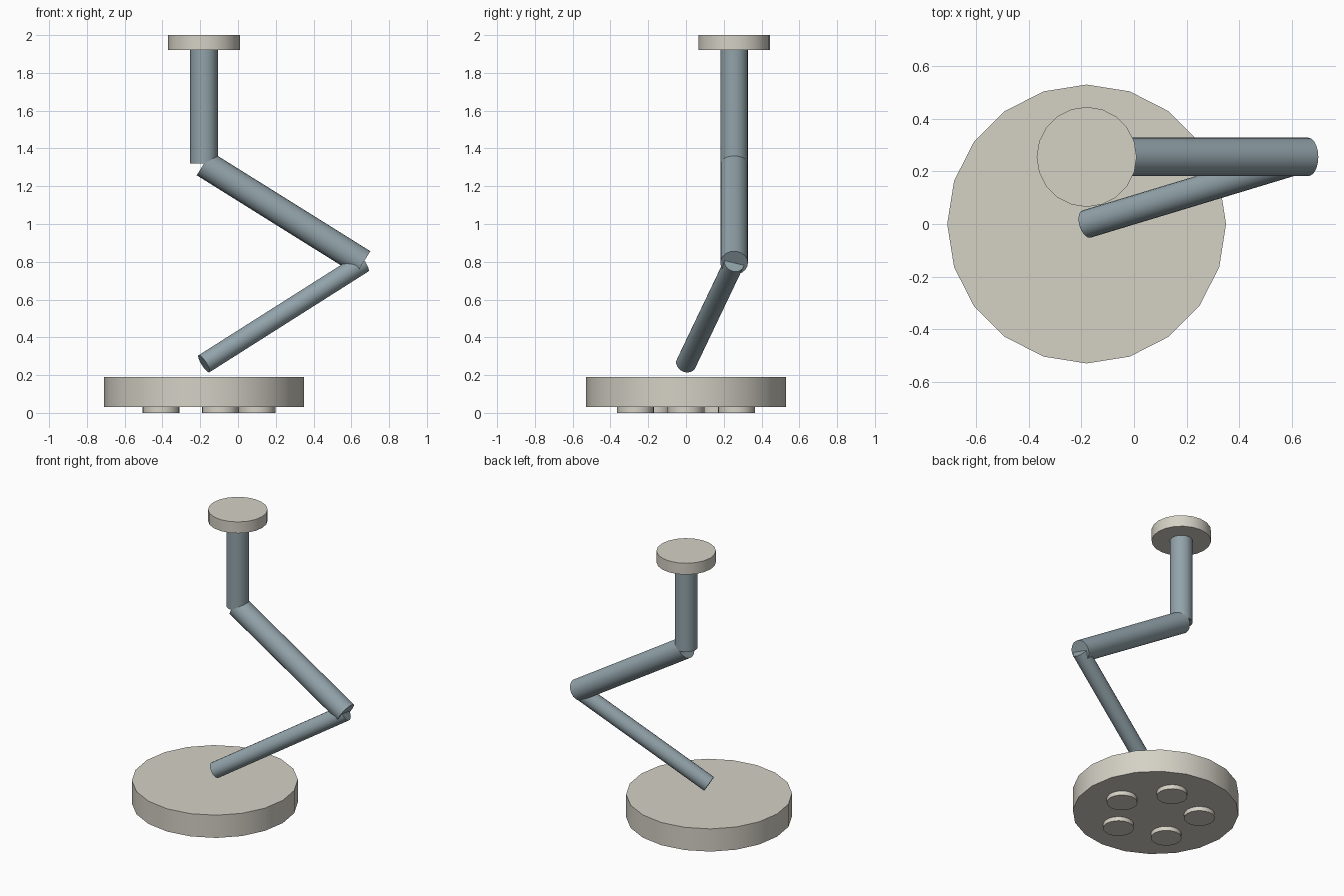
import bpy, math
from mathutils import Vector

if "Cube" in bpy.data.objects:
    bpy.data.objects.remove(bpy.data.objects["Cube"])


def material(name, rgb):
    m = bpy.data.materials.new(name)
    m.diffuse_color = (*rgb, 1)
    m.use_nodes = True
    m.node_tree.nodes["Principled BSDF"].inputs["Base Color"].default_value = m.diffuse_color
    return m


ivory = material("warm ivory", (0.66, 0.635, 0.56))
steel = material("blue grey steel", (0.29, 0.37, 0.405))


def rod(name, start, end, radius, mat, sides=20):
    """Capped cylinder between two points."""
    a, b = Vector(start), Vector(end)
    bpy.ops.mesh.primitive_cylinder_add(vertices=sides, radius=radius,
                                        depth=(b - a).length, location=(a + b) / 2)
    ob = bpy.context.object
    ob.name = name
    ob.rotation_euler = (b - a).to_track_quat('Z', 'Y').to_euler()
    ob.data.materials.append(mat)
    bpy.ops.object.shade_smooth_by_angle(angle=math.radians(40))
    return ob


X, Y = -0.18, 0.255               # column axis; the lamp head hangs at (X, 0)
shoulder = (X, Y, 1.32)
elbow = (0.662, Y, 0.794)
wrist = (X, 0, 0.26)

# ceiling mount and jointed arm
rod("ceiling_plate", (X, Y, 1.92), (X, Y, 2.0), 0.19, ivory)
rod("ceiling_column", shoulder, (X, Y, 1.925), 0.073, steel)
rod("upper_arm", shoulder, elbow, 0.073, steel)
rod("lower_arm", wrist, elbow, 0.054, steel)

# lamp head with a ring of five lights underneath
rod("lamp_head", (X, 0, 0.03), (X, 0, 0.19), 0.53, ivory)
for i in range(5):
    t = math.tau * i / 5
    x, y = X + 0.28 * math.cos(t), 0.28 * math.sin(t)
    rod(f"light_{i + 1}", (x, y, 0), (x, y, 0.035), 0.098, ivory)
